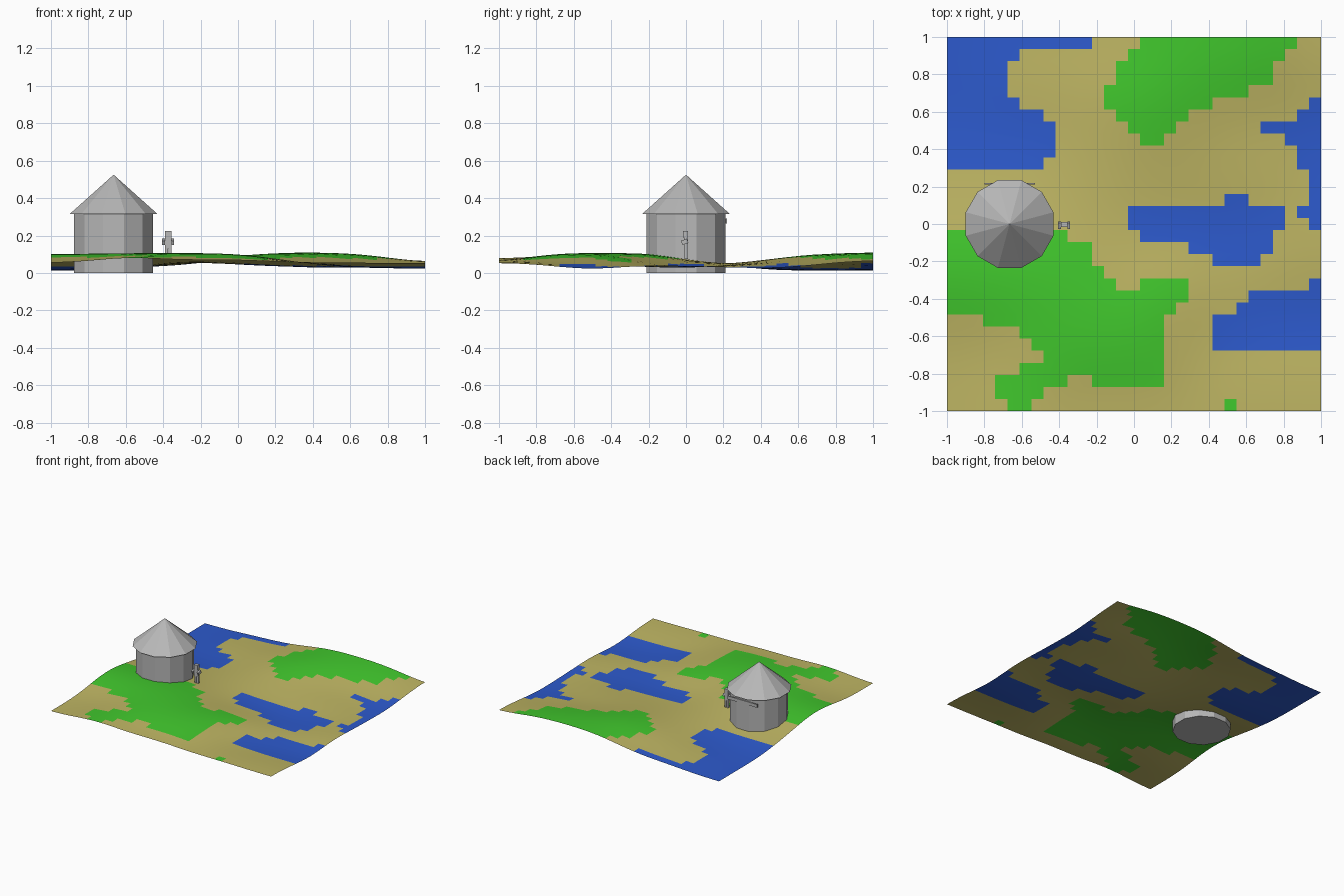
import bpy, bmesh, math
from mathutils import Matrix, Vector

cube = bpy.data.objects.get("Cube")
if cube:
    bpy.data.objects.remove(cube, do_unlink=True)


def material(name, srgb):
    lin = [((c / 255 + 0.055) / 1.055) ** 2.4 for c in srgb] + [1.0]
    m = bpy.data.materials.new(name)
    m.use_nodes = True
    m.diffuse_color = lin
    m.node_tree.nodes["Principled BSDF"].inputs["Base Color"].default_value = lin
    return m


SAND = material("sand", (190, 181, 99))
GRASS = material("grass", (65, 200, 45))
WATER = material("water", (45, 90, 205))
STONE = material("stone_grey", (184, 184, 184))


def finish(name, bm, mats):
    me = bpy.data.meshes.new(name)
    bm.to_mesh(me)
    bm.free()
    for m in mats:
        me.materials.append(m)
    ob = bpy.data.objects.new(name, me)
    bpy.context.collection.objects.link(ob)
    return ob


def cone(name, r1, r2, z0, z1, x=0, y=0, sides=12, turn=0.0):
    bm = bmesh.new()
    mat = Matrix.Translation((x, y, (z0 + z1) / 2)) @ Matrix.Rotation(turn, 4, 'Z')
    bmesh.ops.create_cone(bm, cap_ends=True, segments=sides, radius1=r1,
                          radius2=r2, depth=z1 - z0, matrix=mat)
    return finish(name, bm, [STONE])


def box(name, centre, size, tilt=0.0):
    bm = bmesh.new()
    mat = (Matrix.Translation(centre) @ Matrix.Rotation(tilt, 4, 'X')
           @ Matrix.Diagonal(Vector(size).to_4d()))
    bmesh.ops.create_cube(bm, size=1, matrix=mat)
    return finish(name, bm, [STONE])


# Ground patches as (first row, end row, first column, end column), rows from the back
N = 31
water = [(0, 1, 0, 12), (1, 2, 0, 6), (2, 5, 0, 5), (5, 6, 0, 6), (6, 7, 0, 8),
         (7, 10, 0, 9), (10, 11, 0, 8),
         (5, 6, 30, 31), (6, 7, 29, 31), (7, 8, 26, 31), (8, 9, 28, 31),
         (9, 11, 29, 31), (11, 16, 30, 31), (14, 15, 29, 31),
         (13, 14, 23, 25), (14, 16, 15, 28), (16, 17, 16, 27), (17, 18, 20, 27),
         (18, 19, 22, 26), (20, 21, 30, 31), (21, 22, 25, 31), (22, 23, 24, 31),
         (23, 26, 22, 31)]
grass = [(0, 1, 16, 29), (1, 2, 15, 28), (2, 4, 14, 27), (4, 5, 13, 25),
         (5, 6, 13, 22), (6, 7, 14, 20), (7, 8, 15, 19), (8, 9, 16, 18),
         (16, 17, 0, 10), (17, 19, 0, 12), (19, 20, 0, 13), (20, 21, 0, 14),
         (20, 21, 16, 20), (21, 22, 0, 20), (22, 23, 0, 19), (23, 24, 3, 18),
         (24, 25, 6, 18), (25, 26, 7, 18), (26, 27, 8, 18), (27, 28, 6, 18),
         (28, 29, 4, 10), (28, 29, 12, 18), (29, 30, 4, 8), (30, 31, 5, 7),
         (30, 31, 23, 24)]
kind = [[0] * N for _ in range(N)]
for index, patches in ((1, grass), (2, water)):
    for r0, r1, c0, c1 in patches:
        for r in range(r0, r1):
            for c in range(c0, c1):
                kind[r][c] = index


def clamp(i, top):
    return max(0, min(top, i))


# Heights: grass rises and water sinks, blurred into rolling ground
level = (0.053, 0.110, 0.012)
height = [[sum(level[kind[clamp(r + a, N - 1)][clamp(c + b, N - 1)]]
               for a in (-1, 0) for b in (-1, 0)) / 4
           for c in range(N + 1)] for r in range(N + 1)]
for _ in range(9):
    height = [[sum(height[clamp(r + a, N)][clamp(c + b, N)]
                   for a in (-1, 0, 1) for b in (-1, 0, 1)) / 9
               for c in range(N + 1)] for r in range(N + 1)]

# Ground sheet
bm = bmesh.new()
grid = [[bm.verts.new((-1 + 2 * c / N, 1 - 2 * r / N, height[r][c]))
         for c in range(N + 1)] for r in range(N + 1)]
for r in range(N):
    for c in range(N):
        f = bm.faces.new((grid[r][c], grid[r + 1][c], grid[r + 1][c + 1], grid[r][c + 1]))
        f.material_index = kind[r][c]
        f.smooth = True
finish("ground", bm, [SAND, GRASS, WATER])

# Round hut with a pointed roof
HX = -0.665
turn = math.radians(15)
cone("hut_wall", 0.219, 0.219, 0.0, 0.316, HX, 0, 12, turn)
cone("hut_roof", 0.243, 0.0, 0.315, 0.525, HX, 0, 12, turn)

# Plain sign board on the back wall
box("sign_board", (HX, 0.215, 0.278), (0.27, 0.009, 0.026))

# Small standing figure beside the hut
FX = -0.373
box("figure_head", (FX, -0.002, 0.207), (0.034, 0.026, 0.036))
box("figure_torso", (FX, 0.0, 0.160), (0.036, 0.020, 0.060))
for side, s in (("left", 1), ("right", -1)):
    box(f"figure_{side}_arm", (FX + s * 0.025, -0.007, 0.166), (0.014, 0.034, 0.024), 0.35)
    box(f"figure_{side}_leg", (FX + s * 0.010, 0.002, 0.104), (0.015, 0.018, 0.060))
